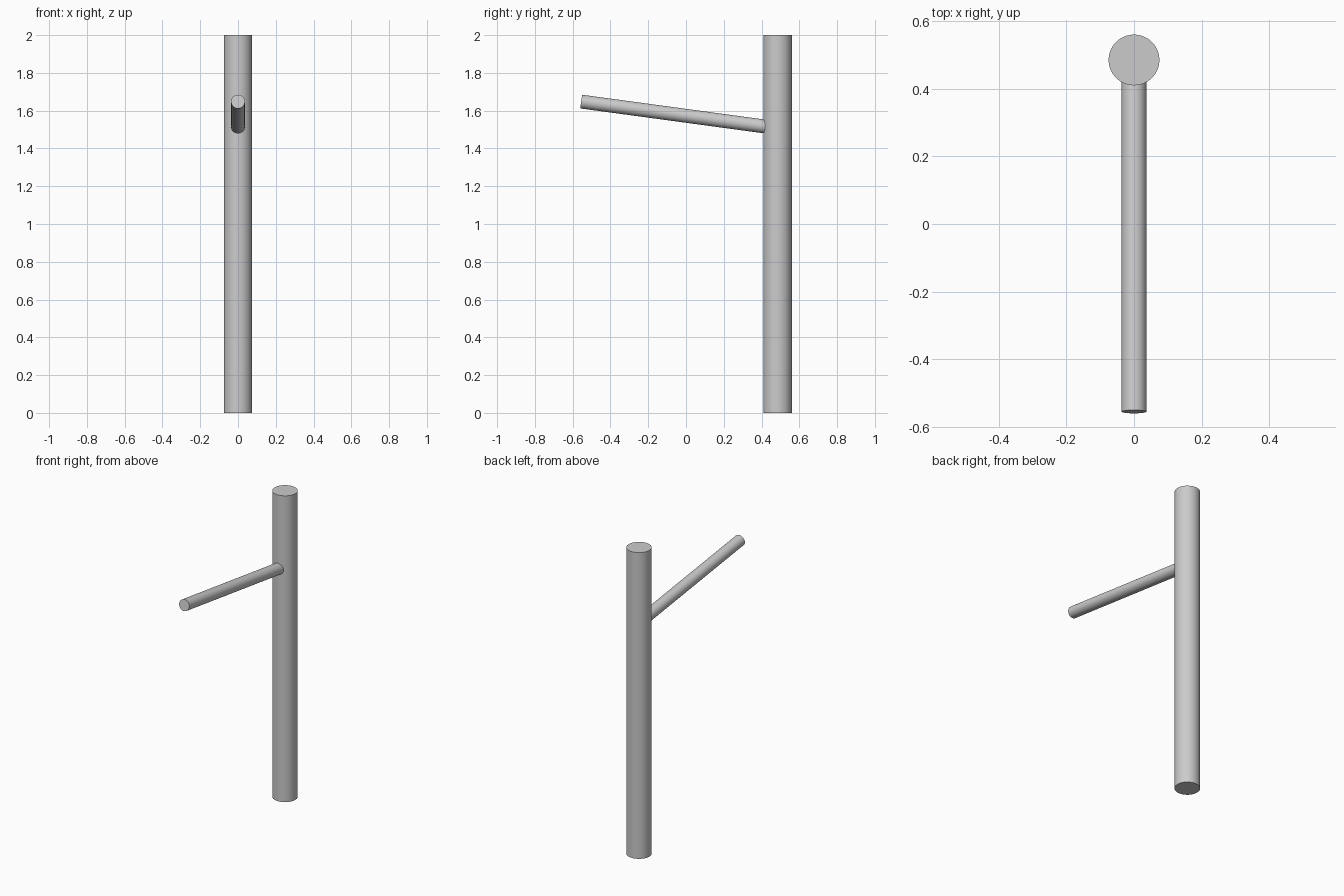
import bpy
import math
from mathutils import Vector

cube = bpy.data.objects.get("Cube")
if cube:
    bpy.data.objects.remove(cube, do_unlink=True)

# Single plain grey
GREY = (0.6, 0.6, 0.6, 1.0)
grey = bpy.data.materials.new("plain_grey")
grey.use_nodes = True
grey.diffuse_color = GREY
grey.node_tree.nodes["Principled BSDF"].inputs["Base Color"].default_value = GREY


def rod(name, start, end, radius):
    """Capped round rod between two points."""
    start, end = Vector(start), Vector(end)
    axis = end - start
    bpy.ops.mesh.primitive_cylinder_add(
        vertices=64, radius=radius, depth=axis.length, location=(start + end) / 2,
        rotation=axis.to_track_quat("Z", "Y").to_euler())
    obj = bpy.context.object
    obj.name = name
    obj.data.materials.append(grey)
    bpy.ops.object.shade_smooth_by_angle(angle=math.radians(30))
    return obj


POST_Y = 0.485

# Upright post at the back
rod("post", (0, POST_Y, 0), (0, POST_Y, 2), 0.075)

# Arm rising gently towards the front, rooted inside the post
rod("arm", (0, POST_Y, 1.507), (0, -0.555, 1.648), 0.0365)
